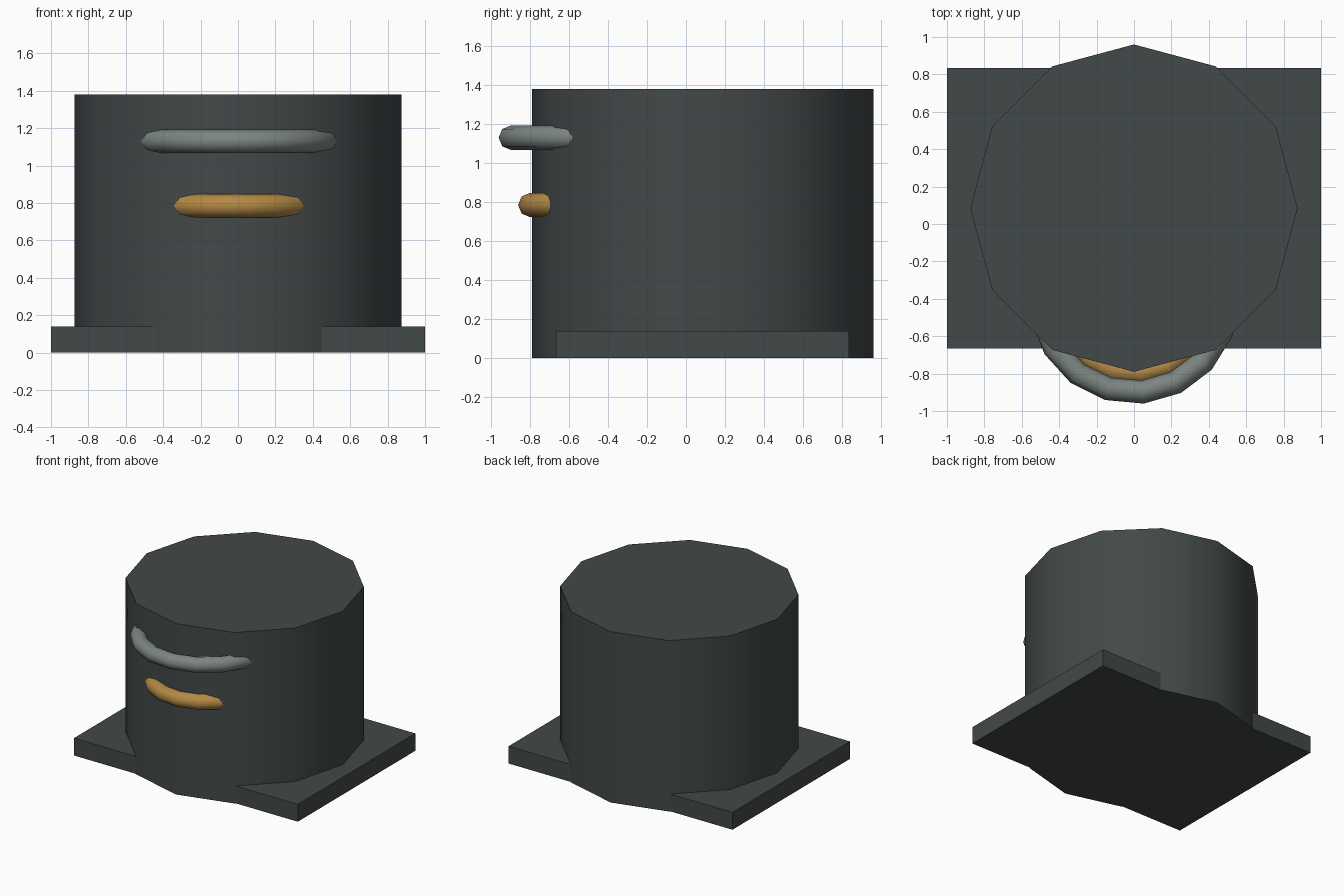
import bpy, bmesh
from math import pi, radians, sin, cos

if "Cube" in bpy.data.objects:
    bpy.data.objects.remove(bpy.data.objects["Cube"])

CY = 0.085      # shared centre of base and drum
RING_Y = -0.40  # centre of the two half-buried rings


def material(name, rgb):
    m = bpy.data.materials.new(name)
    m.diffuse_color = (*rgb, 1)
    m.use_nodes = True
    m.node_tree.nodes["Principled BSDF"].inputs["Base Color"].default_value = m.diffuse_color
    return m


def finish(obj, name, mat):
    obj.name = name
    obj.data.materials.append(mat)
    return obj


def smooth(obj, angle):
    bpy.ops.object.select_all(action='DESELECT')
    obj.select_set(True)
    bpy.context.view_layer.objects.active = obj
    bpy.ops.object.shade_smooth_by_angle(angle=radians(angle))


def ring(name, radius, z, mat, segs=17):
    bpy.ops.mesh.primitive_torus_add(
        major_radius=radius, minor_radius=0.0625,
        major_segments=segs, minor_segments=8, location=(0, RING_Y, z))
    smooth(finish(bpy.context.object, name, mat), 60)


dark = material("dark_slate", (0.055, 0.065, 0.066))
grey = material("grey_green", (0.20, 0.235, 0.22))
gold = material("ochre", (0.45, 0.25, 0.06))

# Flat base plate
bpy.ops.mesh.primitive_cube_add(size=1, location=(0, CY, 0.07))
plate = finish(bpy.context.object, "base_plate", dark)
plate.scale = (2.0, 1.5, 0.14)

# Twelve-sided drum standing through the plate
bpy.ops.mesh.primitive_cylinder_add(
    vertices=12, radius=0.875, depth=1.38, location=(0, CY, 0.69))
smooth(finish(bpy.context.object, "drum", dark), 40)

# Rings sunk into the drum, showing as curved bars on the front
ring("upper_bar", 0.50, 1.13, grey)
ring("lower_bar", 0.40, 0.785, gold)
